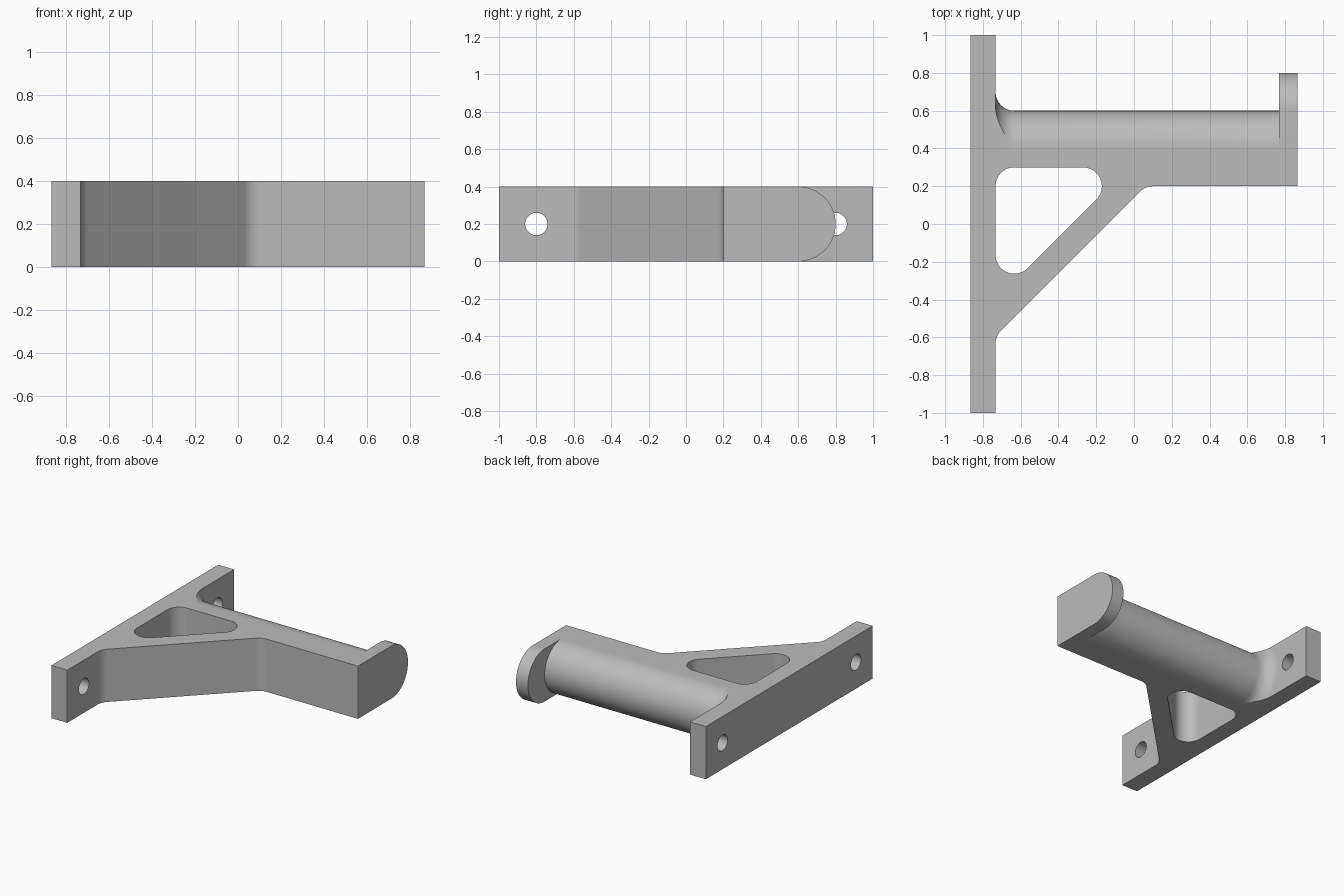
import bpy, bmesh
from math import radians, sin, cos, asin, tan, pi
from mathutils import Vector

if "Cube" in bpy.data.objects:
    bpy.data.objects.remove(bpy.data.objects["Cube"], do_unlink=True)

grey = bpy.data.materials.new("plain grey")
grey.use_nodes = True
colour = (0.5, 0.5, 0.5, 1)
grey.diffuse_color = colour
grey.node_tree.nodes["Principled BSDF"].inputs["Base Color"].default_value = colour

H, MID, R = 0.4, 0.2, 0.2          # height, mid height, round radius
XL, XP, XE, XR = -0.8667, -0.7333, 0.7667, 0.8667  # plate and lip limits


def loft(name, rings):
    """Solid skinned through rings of equal length, capped at both ends."""
    bm = bmesh.new()
    loops = [[bm.verts.new(p) for p in ring] for ring in rings]
    n = len(loops[0])
    for a, b in zip(loops, loops[1:]):
        for i in range(n):
            j = (i + 1) % n
            bm.faces.new((a[i], a[j], b[j], b[i]))
    bm.faces.new(loops[0][::-1])
    bm.faces.new(loops[-1])
    bmesh.ops.recalc_face_normals(bm, faces=bm.faces)
    mesh = bpy.data.meshes.new(name)
    bm.to_mesh(mesh)
    bm.free()
    mesh.materials.append(grey)
    obj = bpy.data.objects.new(name, mesh)
    bpy.context.collection.objects.link(obj)
    return obj


def rounded(corners, steps=12):
    """Outline from (x, y, radius) corners, each filleted by its radius."""
    out = []
    for i, (x, y, r) in enumerate(corners):
        p = Vector((x, y))
        if r == 0:
            out.append(p)
            continue
        u = (Vector(corners[i - 1][:2]) - p).normalized()
        v = (Vector(corners[(i + 1) % len(corners)][:2]) - p).normalized()
        half = u.angle(v) / 2
        centre = p + (u + v).normalized() * r / sin(half)
        start, end = (p + d * r / tan(half) - centre for d in (u, v))
        sweep = start.angle_signed(end)
        for k in range(steps + 1):
            a = -sweep * k / steps
            out.append(centre + Vector((start.x * cos(a) - start.y * sin(a),
                                        start.x * sin(a) + start.y * cos(a))))
    return out


def prism(name, outline, z0, z1):
    return loft(name, [[(p.x, p.y, z) for p in outline] for z in (z0, z1)])


def d_ring(x, base, centre, r, steps=40):
    """D-shaped section across x, its arc clipped to the part's height."""
    lim = asin(min(1, MID / r))
    arc = [-lim + 2 * lim * k / steps for k in range(steps + 1)]
    return ([(x, base, 0)] +
            [(x, centre + r * cos(a), MID + r * sin(a)) for a in arc] +
            [(x, base, H)])


def combine(target, other, operation):
    mod = target.modifiers.new(operation, 'BOOLEAN')
    mod.operation, mod.solver, mod.object = operation, 'EXACT', other
    dg = bpy.context.evaluated_depsgraph_get()
    mesh = bpy.data.meshes.new_from_object(target.evaluated_get(dg))
    target.modifiers.clear()
    target.data = mesh
    bpy.data.objects.remove(other, do_unlink=True)


# Wall plate, brace and flat half of the arm
bracket = prism("bracket", rounded([
    (XL, -1, 0), (XP, -1, 0), (XP, XP + 0.14, 0.1), (0.06, 0.2, 0.1),
    (XR, 0.2, 0), (XR, 0.4, 0), (XP, 0.4, 0), (XP, 1, 0), (XL, 1, 0)]), 0, H)

# Round half of the arm, flaring into the plate
flare = [(XP + 0.1 * (1 - cos(t)), R + 0.1 * (1 - sin(t)))
         for t in (pi / 2 * k / 12 for k in range(13))]
stations = [(XL + 0.05, R + 0.1)] + flare + [(XE + 0.04, R)]
combine(bracket, loft("arm_round", [d_ring(x, 0.33, 0.4, r) for x, r in stations]), 'UNION')

# Upturned lip at the end of the arm
combine(bracket, loft("end_lip", [d_ring(x, 0.3, 0.6, R) for x in (XE, XR)]), 'UNION')

# Triangular opening behind the brace
combine(bracket, prism("opening_cutter", rounded([
    (XP, 0.3, 0.1), (XP, XP + 0.3286, 0.1), (-0.0286, 0.3, 0.1)]), -0.1, H + 0.1), 'DIFFERENCE')

# Screw holes through the plate
for y in (-0.8, 0.8):
    circle = [(y + 0.06 * cos(k * pi / 20), MID + 0.06 * sin(k * pi / 20)) for k in range(40)]
    combine(bracket, loft("screw_cutter", [[(x, a, b) for a, b in circle]
                                           for x in (XL - 0.1, XP + 0.05)]), 'DIFFERENCE')

# Tidy coplanar faces and shade
bm = bmesh.new()
bm.from_mesh(bracket.data)
bmesh.ops.remove_doubles(bm, verts=bm.verts, dist=0.0001)
bmesh.ops.dissolve_limit(bm, angle_limit=radians(0.2), verts=bm.verts, edges=bm.edges)
bm.to_mesh(bracket.data)
bm.free()
bpy.ops.object.select_all(action='DESELECT')
bracket.select_set(True)
bpy.context.view_layer.objects.active = bracket
bpy.ops.object.shade_smooth_by_angle(angle=radians(30))
